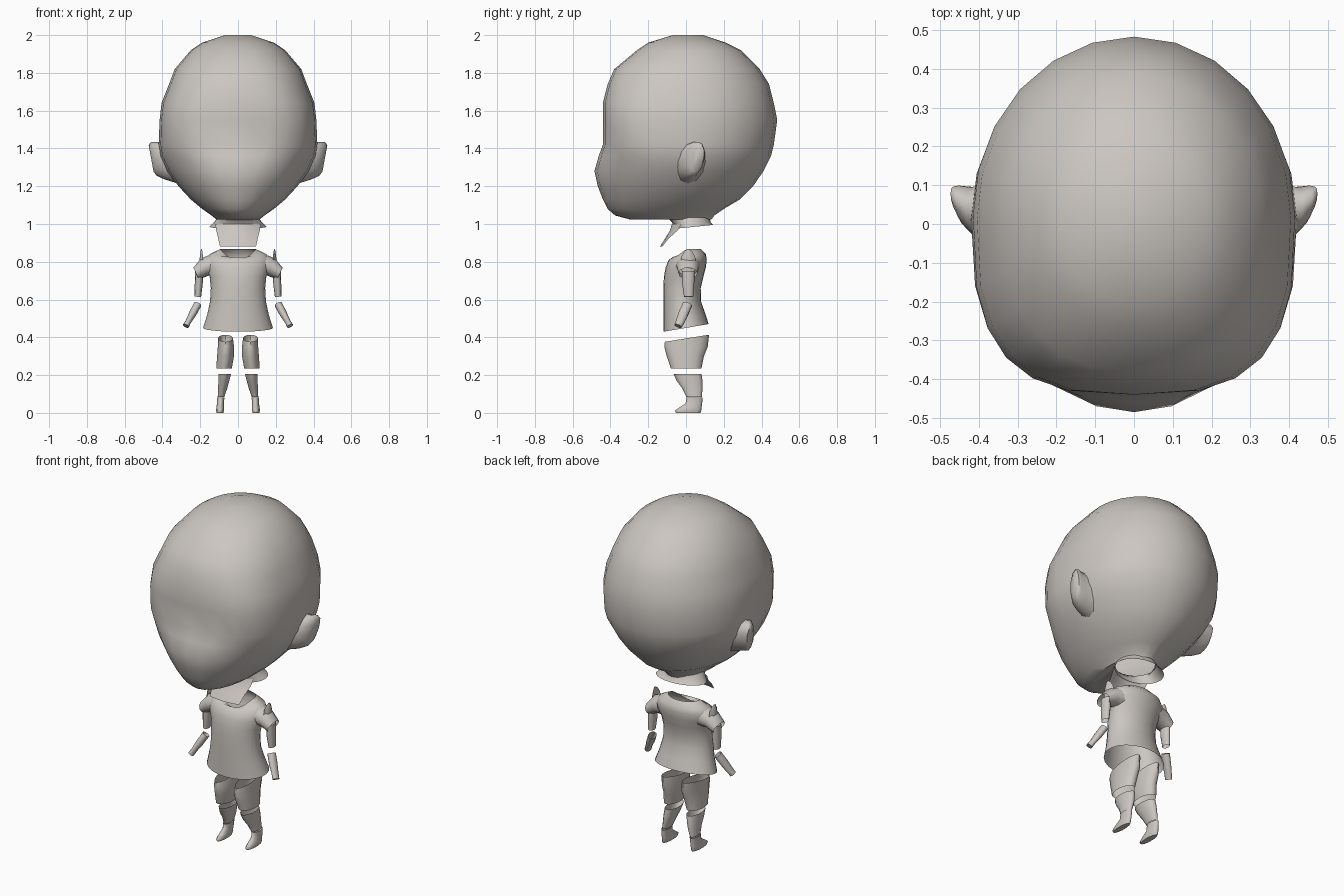
import bpy, bmesh, math
from mathutils import Vector, Matrix

if "Cube" in bpy.data.objects:
    bpy.data.objects.remove(bpy.data.objects["Cube"])

clay = bpy.data.materials.new("warm grey")
clay.use_nodes = True
colour = (0.60, 0.565, 0.53, 1)
clay.diffuse_color = colour
clay.node_tree.nodes["Principled BSDF"].inputs["Base Color"].default_value = colour


def finish(name, bm, mirror, angle):
    mesh = bpy.data.meshes.new(name)
    bmesh.ops.recalc_face_normals(bm, faces=bm.faces[:])
    bm.to_mesh(mesh)
    bm.free()
    mesh.materials.append(clay)
    ob = bpy.data.objects.new(name, mesh)
    bpy.context.collection.objects.link(ob)
    if mirror:
        mod = ob.modifiers.new("Mirror", "MIRROR")
        mod.use_clip = False
        mod.use_mirror_merge = False
    bpy.ops.object.select_all(action="DESELECT")
    ob.select_set(True)
    bpy.context.view_layer.objects.active = ob
    bpy.ops.object.shade_smooth_by_angle(angle=math.radians(angle))
    return ob


def skin(name, rings, cap_start=False, cap_end=False, mirror=False, angle=60):
    """Bridge a list of closed point rings."""
    bm = bmesh.new()
    loops = [[bm.verts.new(p) for p in ring] for ring in rings]
    n = len(loops[0])
    for a, b in zip(loops, loops[1:]):
        for i in range(n):
            j = (i + 1) % n
            bm.faces.new((a[i], a[j], b[j], b[i]))
    if cap_start:
        bm.faces.new(loops[0])
    if cap_end:
        bm.faces.new(loops[-1])
    return finish(name, bm, mirror, angle)


def level(z, half, front, back, cx=0, square=2, tilt=0, dip=0, n=24):
    """Horizontal ring; tilt raises the back, dip lowers the front middle."""
    pts, mid, depth = [], (front + back) / 2, (back - front) / 2
    for i in range(n):
        a = math.tau * (i + 0.5) / n if n < 16 else math.tau * i / n
        c, s = math.cos(a), math.sin(a)
        e = 2 / square if s < 0 else 1
        dx = math.copysign(abs(c) ** e, c) * half
        dy = math.copysign(abs(s) ** e, s) * depth
        pts.append((cx + dx, mid + dy, z + tilt * dy - dip * max(0, -s) ** 2))
    return pts


def tube(name, stations, n=10, **kw):
    """Limb along a path of (centre, across radius, depth radius)."""
    path = [Vector(s[0]) for s in stations]
    axis = (path[-1] - path[0]).normalized()
    side = Vector((0, 1, 0)).cross(axis).normalized()
    deep = axis.cross(side)
    rings = []
    for p, (_, ra, rd) in zip(path, stations):
        rings.append([p + side * ra * math.cos(math.tau * i / n)
                      + deep * rd * math.sin(math.tau * i / n) for i in range(n)])
    return skin(name, rings, mirror=True, **kw)


# Head, chin and open neck
skin("head", [
    level(2.0, 0.07, -0.07, 0.09),
    level(1.96, 0.19, -0.2, 0.21),
    level(1.92, 0.25, -0.26, 0.29, square=2.2),
    level(1.82, 0.335, -0.38, 0.39, square=2.4),
    level(1.74, 0.365, -0.415, 0.44, square=2.6),
    level(1.64, 0.405, -0.44, 0.465, square=2.8),
    level(1.55, 0.415, -0.44, 0.483, square=3),
    level(1.42, 0.42, -0.44, 0.465, square=2.8),
    level(1.36, 0.412, -0.462, 0.45, square=2.3),
    level(1.28, 0.375, -0.485, 0.41),
    level(1.2, 0.315, -0.467, 0.355),
    level(1.13, 0.25, -0.44, 0.285),
    level(1.08, 0.19, -0.415, 0.2),
    level(1.045, 0.14, -0.375, 0.15),
    level(1.025, 0.115, -0.3, 0.135),
    level(1.035, 0.11, -0.1, 0.125),
    level(1.01, 0.125, -0.075, 0.13),
    level(0.985, 0.15, -0.06, 0.145, tilt=0.1),
], cap_start=True)


# Ears flare outward from the sides of the head
def ear_ring(x, y, z, ry, rz, lean, n=12):
    ring = []
    for i in range(n):
        a = math.tau * i / n
        v = math.sin(a)
        ring.append((x + lean * v, y + ry * math.cos(a) + 0.015 * v, z + rz * v))
    return ring


skin("ears", [
    ear_ring(0.36, 0.025, 1.325, 0.085, 0.11, 0.04),
    ear_ring(0.41, 0.03, 1.335, 0.065, 0.1, 0.025),
    ear_ring(0.445, 0.05, 1.345, 0.048, 0.09, 0.015),
    ear_ring(0.46, 0.063, 1.347, 0.03, 0.07, 0.013),
], cap_end=True, mirror=True)

# Loose flap below the throat
bm = bmesh.new()
rows = []
for z, half, y, bow in [(1.0, 0.12, -0.075, 0.05), (0.965, 0.115, -0.085, 0.04),
                        (0.925, 0.105, -0.11, 0.02), (0.88, 0.095, -0.138, 0.012)]:
    rows.append([bm.verts.new((half * u, y + bow * u * u, z)) for u in (-1, -0.5, 0, 0.5, 1)])
for a, b in zip(rows, rows[1:]):
    for i in range(4):
        bm.faces.new((a[i], a[i + 1], b[i + 1], b[i]))
finish("throat_flap", bm, False, 60)

# Shirt body with scooped collar, and short sleeves
skin("shirt", [
    level(0.45, 0.185, -0.12, 0.12, tilt=0.17),
    level(0.52, 0.163, -0.12, 0.1, tilt=0.1),
    level(0.59, 0.148, -0.12, 0.08),
    level(0.66, 0.144, -0.12, 0.078),
    level(0.72, 0.15, -0.117, 0.092),
    level(0.77, 0.168, -0.108, 0.105),
    level(0.81, 0.172, -0.092, 0.11),
    level(0.84, 0.15, -0.07, 0.105, dip=0.015),
    level(0.867, 0.095, -0.05, 0.08, dip=0.055),
])
tube("sleeves", [
    ((0.13, 0.01, 0.78), 0.06, 0.065),
    ((0.175, 0.01, 0.772), 0.05, 0.058),
    ((0.222, 0.01, 0.738), 0.034, 0.05),
], n=12)

# Shoulder fins: thin bowed leaves standing on the sleeves
bm = bmesh.new()
rows = []
for z, depth, x in [(0.75, 0.036, 0.205), (0.79, 0.042, 0.205), (0.83, 0.035, 0.202),
                    (0.855, 0.02, 0.198), (0.867, 0.006, 0.196)]:
    rows.append([bm.verts.new((x - 0.02 * u * u * depth / 0.042, 0.012 + depth * u, z))
                 for u in (-1, -0.5, 0, 0.5, 1)])
for a, b in zip(rows, rows[1:]):
    for i in range(4):
        bm.faces.new((a[i], a[i + 1], b[i + 1], b[i]))
finish("shoulder_fins", bm, True, 60)

# Arms, open at the joints
tube("upper_arms", [
    ((0.205, 0.012, 0.75), 0.022, 0.036),
    ((0.208, 0.012, 0.68), 0.021, 0.033),
    ((0.212, 0.014, 0.615), 0.017, 0.026),
])
tube("forearms", [
    ((0.213, 0.008, 0.575), 0.021, 0.026),
    ((0.24, -0.014, 0.525), 0.02, 0.027),
    ((0.262, -0.03, 0.485), 0.015, 0.024),
    ((0.276, -0.042, 0.46), 0.017, 0.021),
], cap_end=True)

# Shorts: two open legs
skin("shorts", [
    level(0.395, 0.04, -0.112, 0.122, cx=0.066, tilt=0.16, n=14),
    level(0.35, 0.044, -0.115, 0.115, cx=0.064, n=14),
    level(0.3, 0.046, -0.102, 0.095, cx=0.066, n=14),
    level(0.235, 0.042, -0.08, 0.082, cx=0.074, n=14),
], mirror=True)

# Lower legs and feet
skin("lower_legs", [
    level(0.205, 0.034, -0.068, 0.085, cx=0.07, n=12),
    level(0.17, 0.03, -0.052, 0.09, cx=0.075, n=12),
    level(0.13, 0.025, -0.022, 0.09, cx=0.081, n=12),
    level(0.085, 0.018, 0.0, 0.085, cx=0.09, n=12),
], mirror=True)
skin("feet", [
    level(0.082, 0.021, 0.002, 0.09, cx=0.092, n=12),
    level(0.05, 0.019, -0.004, 0.087, cx=0.093, n=12),
    level(0.03, 0.021, -0.035, 0.085, cx=0.094, n=12),
    level(0.012, 0.022, -0.062, 0.083, cx=0.095, n=12),
    level(0.0, 0.018, -0.055, 0.078, cx=0.095, n=12),
], cap_end=True, mirror=True)
